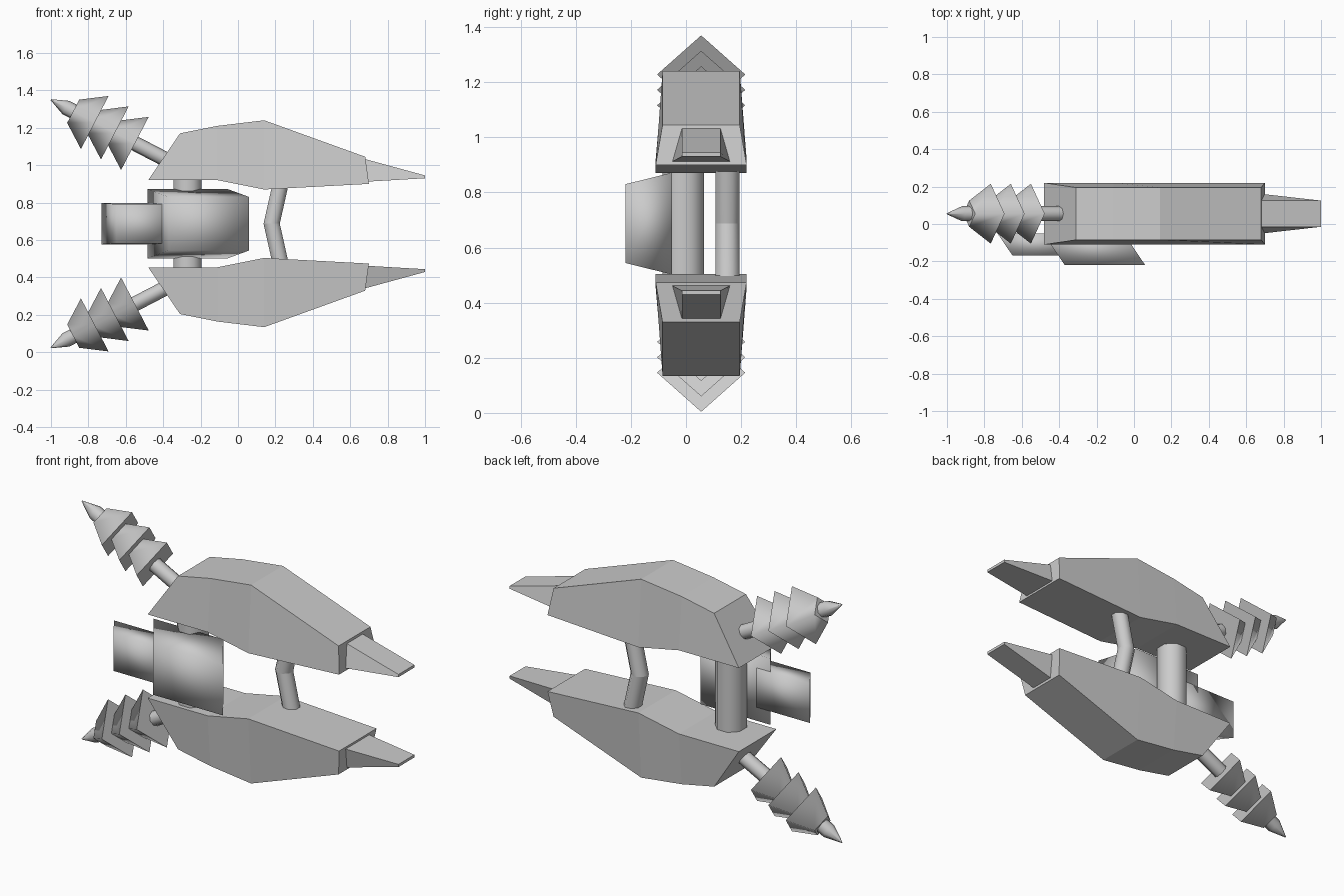
import bpy, bmesh, math
from mathutils import Vector

cube = bpy.data.objects.get("Cube")
if cube:
    bpy.data.objects.remove(cube)

MID_Z = 0.687   # plane between the upper and lower halves
MID_Y = 0.055   # centre line of the jaws

grey = bpy.data.materials.new("plain_grey")
grey.use_nodes = True
grey.diffuse_color = (0.6, 0.6, 0.6, 1)
grey.node_tree.nodes["Principled BSDF"].inputs["Base Color"].default_value = (0.6, 0.6, 0.6, 1)


def loft(name, rings, side=1, smooth=False, smooth_caps=False):
    """Skin a row of rings and cap both ends; side=-1 mirrors it below MID_Z."""
    bm = bmesh.new()
    loops = [[bm.verts.new((p[0], p[1], MID_Z + side * (p[2] - MID_Z))) for p in ring]
             for ring in rings]
    n = len(loops[0])
    for a, b in zip(loops, loops[1:]):
        for i in range(n):
            j = (i + 1) % n
            bm.faces.new((a[i], a[j], b[j], b[i])).smooth = smooth
    for end in (loops[0], loops[-1]):
        bm.faces.new(end).smooth = smooth_caps
    bmesh.ops.recalc_face_normals(bm, faces=bm.faces)
    mesh = bpy.data.meshes.new(name)
    bm.to_mesh(mesh)
    bm.free()
    mesh.materials.append(grey)
    obj = bpy.data.objects.new(name, mesh)
    bpy.context.collection.objects.link(obj)


def section(inner, outer, inner_w, outer_w):
    """Four-cornered section from an inner (x, z) edge to an outer (x, z) edge."""
    return [(p[0], MID_Y + w, p[1]) for p, w in
            ((inner, -inner_w), (inner, inner_w), (outer, outer_w), (outer, -outer_w))]


def ring(centre, u, v, radius, sides, turn=0.0):
    steps = [turn + 2 * math.pi * i / sides for i in range(sides)]
    return [centre + radius * (u * math.cos(a) + v * math.sin(a)) for a in steps]


X, Y = Vector((1, 0, 0)), Vector((0, 1, 0))
axis = Vector((-0.887, 0, 0.462)).normalized()    # direction of the tail spikes
across = axis.cross(Y)
tail_tip = Vector((-1.0, MID_Y, 1.35))


def tail_ring(back, radius, sides):
    return ring(tail_tip - axis * back, across, Y, radius, sides)


for side, half in ((1, "upper"), (-1, "lower")):
    # jaw body
    stations = (((-0.48, 0.92), (-0.31, 1.17)), ((-0.11, 0.92), (-0.11, 1.21)),
                ((0.14, 0.87), (0.14, 1.24)), ((0.70, 0.90), (0.68, 1.045)))
    loft(half + "_jaw", [section(i, o, 0.165, 0.14) for i, o in stations], side)

    # tapered fang at the jaw end
    loft(half + "_fang", [section((0.69, 0.912), (0.67, 1.035), 0.105, 0.07),
                          section((1.0, 0.93), (1.0, 0.945), 0.07, 0.07)], side)

    # tail shaft with its pointed end
    loft(half + "_tail_shaft", [tail_ring(0.70, 0.04, 8), tail_ring(0.09, 0.04, 8),
                                tail_ring(0.0, 0.003, 8)], side, smooth=True)

    # three overlapping four-sided barbs
    for k in range(3):
        base = 0.264 + 0.121 * k
        loft(f"{half}_tail_barb_{k + 1}", [tail_ring(base, 0.16, 4),
                                           tail_ring(base - 0.13, 0.07, 4)], side, smooth=True)

    # half of the bent strut
    loft(half + "_strut", [ring(Vector((x, 0.15, z)), X, Y, 0.047, 8, math.pi / 8)
                           for x, z in ((0.18, MID_Z), (0.23, 0.91))], side, smooth=True)

# hinge column joining the jaws
loft("hinge_column", [ring(Vector((-0.27, -0.01, z)), X, Y, 0.082, 8, math.pi / 8)
                      for z in (0.42, 0.95)], smooth=True)


def shield(name, back_x, front_x, back_y, front_y, back_h, front_h):
    """Slanted block whose front is shifted sideways from its back."""
    rings = [[(b, back_y, MID_Z + back_h), (f, front_y, MID_Z + front_h),
              (f, front_y, MID_Z - front_h), (b, back_y, MID_Z - back_h)]
             for b, f in zip(back_x, front_x)]
    loft(name, rings, smooth=True, smooth_caps=True)


# side shields
shield("front_shield", (-0.485, -0.055), (-0.37, 0.06), -0.05, -0.22, 0.185, 0.143)
shield("rear_shield", (-0.73, -0.40), (-0.65, -0.34), -0.05, -0.168, 0.11, 0.105)
